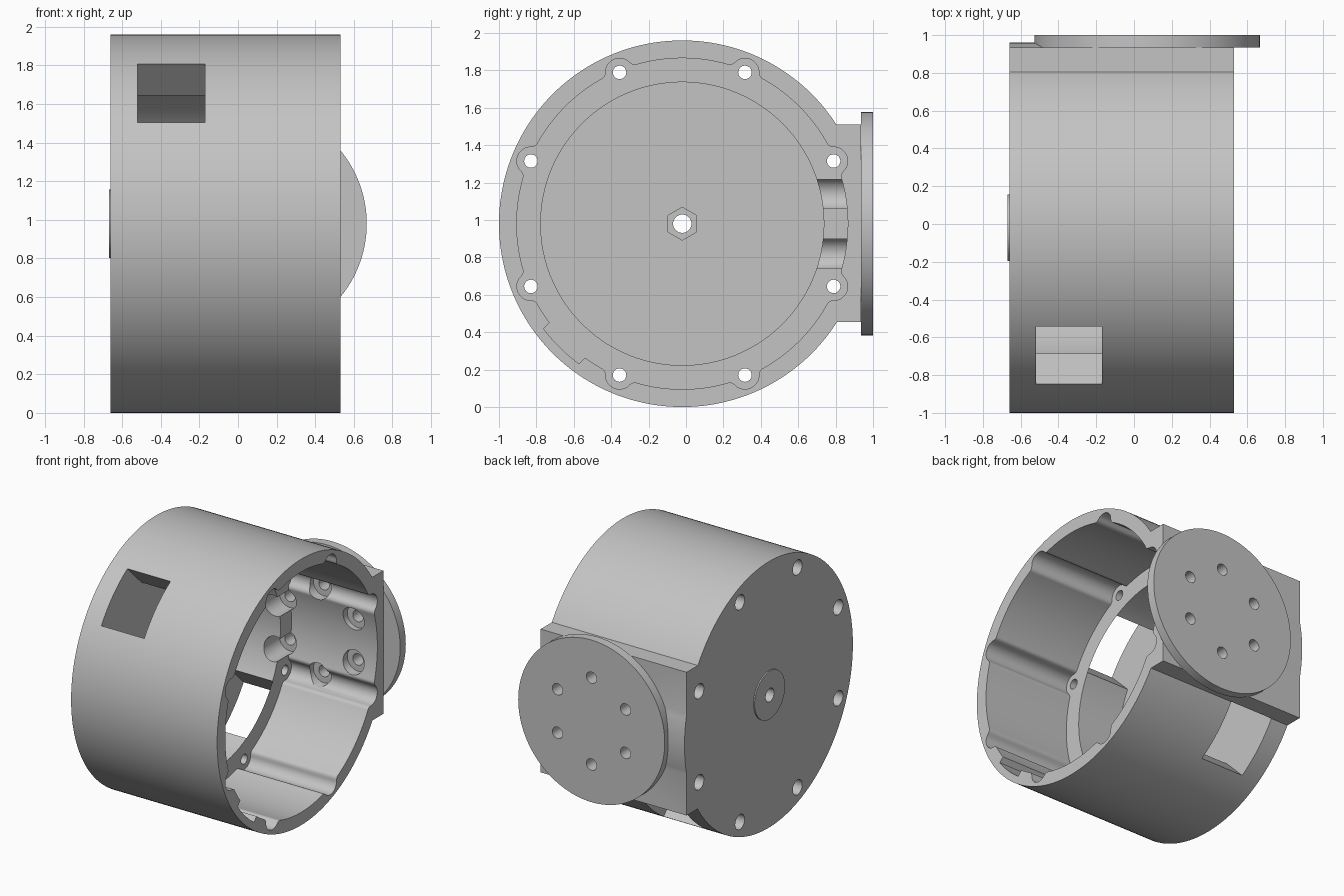
import bpy, bmesh, math
from mathutils import Matrix, Vector

old = bpy.data.objects.get("Cube")
if old:
    bpy.data.objects.remove(old, do_unlink=True)

CY, CZ = -0.02, 0.98            # axis of the drum
X0, X1 = -0.66, 0.53            # closed and open ends
LEDGE, FLOOR = -0.17, -0.52     # inner levels
R, WALL, BORE, BOLT = 0.98, 0.885, 0.757, 0.876

grey = bpy.data.materials.new("plain grey")
grey.use_nodes = True
colour = (0.55, 0.55, 0.55, 1)
grey.diffuse_color = colour
grey.node_tree.nodes["Principled BSDF"].inputs["Base Color"].default_value = colour


def make(name, bm):
    bmesh.ops.recalc_face_normals(bm, faces=bm.faces)
    mesh = bpy.data.meshes.new(name)
    bm.to_mesh(mesh)
    bm.free()
    mesh.materials.append(grey)
    ob = bpy.data.objects.new(name, mesh)
    bpy.context.collection.objects.link(ob)
    return ob


def rod(name, axis, r, a, b, u, v, n=32):
    """Cylinder from a to b along x (centre y=u, z=v) or along y (centre x=u, z=v)."""
    bm = bmesh.new()
    mid = (a + b) / 2
    if axis == 'X':
        mat = Matrix.Translation((mid, u, v)) @ Matrix.Rotation(math.pi / 2, 4, 'Y') \
            @ Matrix.Rotation(math.pi / 2, 4, 'Z')
    else:
        mat = Matrix.Translation((u, mid, v)) @ Matrix.Rotation(math.pi / 2, 4, 'X')
    bmesh.ops.create_cone(bm, cap_ends=True, segments=n, radius1=r, radius2=r,
                          depth=b - a, matrix=mat)
    return make(name, bm)


def box(name, lo, hi, turn=Matrix.Identity(4)):
    lo, hi = Vector(lo), Vector(hi)
    bm = bmesh.new()
    mat = turn @ Matrix.Translation((lo + hi) / 2) @ Matrix.Diagonal((*(hi - lo), 1))
    bmesh.ops.create_cube(bm, size=1, matrix=mat)
    return make(name, bm)


def combine(target, tool, op='DIFFERENCE', keep=False):
    mod = target.modifiers.new("cut", 'BOOLEAN')
    mod.operation, mod.object, mod.solver = op, tool, 'EXACT'
    bpy.context.view_layer.objects.active = target
    bpy.ops.object.modifier_apply(modifier=mod.name)
    if not keep:
        bpy.data.objects.remove(tool, do_unlink=True)


def wall_radius(t):
    """Inner wall with eight filleted screw channels and one shallow pocket."""
    step = math.pi / 4
    d = (t % step) - step / 2
    u = abs(BOLT * math.sin(d))
    groove, fillet = 0.075, 0.03
    v = WALL + fillet - BOLT
    centre = math.sqrt((groove + fillet) ** 2 - v ** 2)
    if u < centre * groove / (groove + fillet):
        return BOLT * math.cos(d) + math.sqrt(groove ** 2 - u ** 2)
    if u < centre:
        return BOLT + v - math.sqrt(fillet ** 2 - (centre - u) ** 2)
    if math.radians(217) < t < math.radians(234):
        return 0.93
    return WALL


# Drum with the flat mounting block on its back
housing = rod("housing", 'X', R, X0, X1, CY, CZ, 160)
combine(housing, box("block", (X0, 0.2, 0.455), (X1, 0.935, 1.51)), 'UNION')

# Main cavity from the open end, then the narrower bore below the ledge
bm = bmesh.new()
N = 960
ring = []
for i in range(N):
    t = 2 * math.pi * i / N
    r = wall_radius(t)
    ring.append(bm.verts.new((LEDGE, CY + r * math.cos(t), CZ + r * math.sin(t))))
face = bm.faces.new(ring)
ext = bmesh.ops.extrude_face_region(bm, geom=[face])
bmesh.ops.translate(bm, vec=(1, 0, 0),
                    verts=[g for g in ext["geom"] if isinstance(g, bmesh.types.BMVert)])
combine(housing, make("cavity", bm))
combine(housing, rod("bore", 'X', BORE, FLOOR, 0, CY, CZ, 128))

# Two opposite windows through ledge and wall
for angle in (135, -45):
    turn = Matrix.Translation((0, CY, CZ)) @ Matrix.Rotation(math.radians(angle), 4, 'X')
    combine(housing, box("window", (FLOOR, 0.62, -0.215), (LEDGE, 1.2, 0.215), turn))

# Bolt holes, wider from the closed end
for k in range(8):
    a = math.radians(22.5 + 45 * k)
    y, z = CY + BOLT * math.cos(a), CZ + BOLT * math.sin(a)
    combine(housing, rod("bolt", 'X', 0.036, -0.8, 0, y, z, 24))
    combine(housing, rod("insert", 'X', 0.055, -0.8, -0.4, y, z, 24))

# Thin round plate on the closed end, hexagonal nut pocket and centre hole
hub_plate = rod("hub_plate", 'X', 0.177, X0 - 0.009, X0, CY, CZ, 64)
combine(housing, rod("nut", 'X', 0.088, FLOOR - 0.06, -0.4, CY, CZ, 6))
shaft = rod("shaft", 'X', 0.049, -0.8, -0.4, CY, CZ)
combine(hub_plate, shaft, keep=True)
combine(housing, shaft)

# Mounting disc with six counterbored screw holes
DX = 0.07
mount_disc = rod("mount_disc", 'Y', 0.597, 0.935, 1.0, DX, CZ, 128)
for k in range(6):
    a = math.radians(30 + 60 * k)
    x, z = DX + 0.32 * math.cos(a), CZ + 0.32 * math.sin(a)
    hole = rod("hole", 'Y', 0.042, 0.6, 1.1, x, z)
    combine(mount_disc, hole, keep=True)
    combine(housing, hole)
    combine(housing, rod("head", 'Y', 0.086, 0.5, 0.9, x, z))

# Smooth the curved walls, keep the edges crisp
for ob in (housing, hub_plate, mount_disc):
    bpy.ops.object.select_all(action='DESELECT')
    ob.select_set(True)
    bpy.context.view_layer.objects.active = ob
    bpy.ops.object.shade_smooth_by_angle(angle=math.radians(30))
